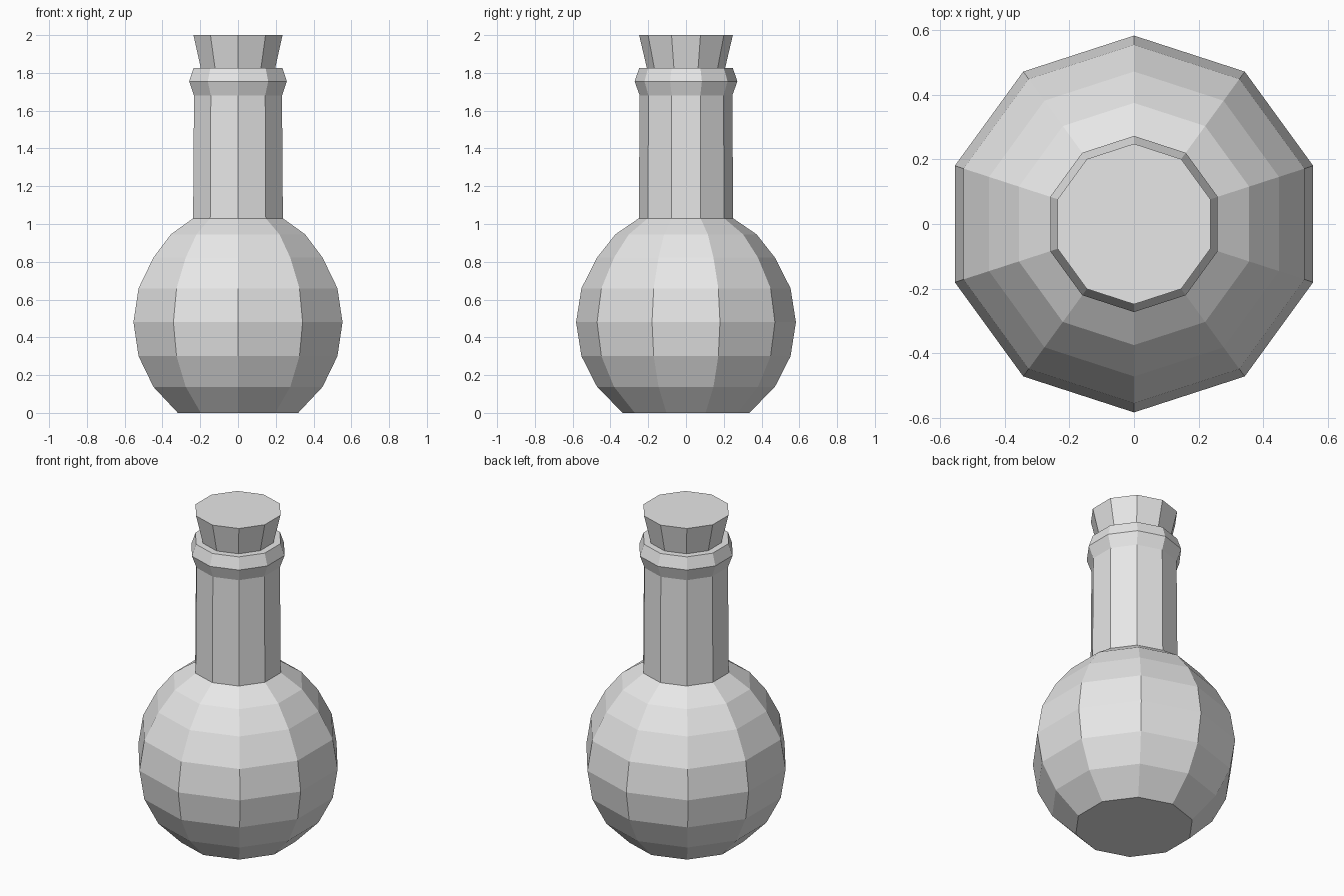
import bpy
import bmesh
from math import cos, sin, pi

cube = bpy.data.objects.get("Cube")
if cube:
    bpy.data.objects.remove(cube, do_unlink=True)

SIDES = 10
grey = bpy.data.materials.new("plain_grey")
grey.use_nodes = True
COLOUR = (0.8, 0.8, 0.8, 1)
grey.diffuse_color = COLOUR
grey.node_tree.nodes["Principled BSDF"].inputs["Base Color"].default_value = COLOUR


def lathe(name, profile, cap_bottom=True, cap_top=True):
    """Turn (radius, height) points into a flat-shaded faceted solid."""
    bm = bmesh.new()
    rings = []
    for r, z in profile:
        angles = [pi / 2 + 2 * pi * i / SIDES for i in range(SIDES)]
        rings.append([bm.verts.new((r * cos(a), r * sin(a), z)) for a in angles])
    for low, high in zip(rings, rings[1:]):
        for i in range(SIDES):
            j = (i + 1) % SIDES
            bm.faces.new((low[i], low[j], high[j], high[i]))
    if cap_bottom:
        bm.faces.new(rings[0][::-1])
    if cap_top:
        bm.faces.new(rings[-1])
    mesh = bpy.data.meshes.new(name)
    bm.to_mesh(mesh)
    bm.free()
    mesh.materials.append(grey)
    obj = bpy.data.objects.new(name, mesh)
    bpy.context.collection.objects.link(obj)
    return obj


# Round body, straight neck and flared lip
BULB_R, BULB_Z = 0.582, 0.48
bulb = [(BULB_R * cos(k * pi / 10), BULB_Z + BULB_R * sin(k * pi / 10))
        for k in range(-2, 3)]
body = [(0.335, 0)] + bulb + [(0.374, 0.945), (0.25, 1.03)]
neck = [(0.245, 1.68)]
lip = [(0.272, 1.755), (0.248, 1.825), (0.206, 1.825), (0.2, 1.79)]
lathe("flask", body + neck + lip, cap_top=False)

# Tapered stopper seated in the lip
lathe("stopper", [(0.198, 1.78), (0.207, 1.825), (0.248, 2.0)])
